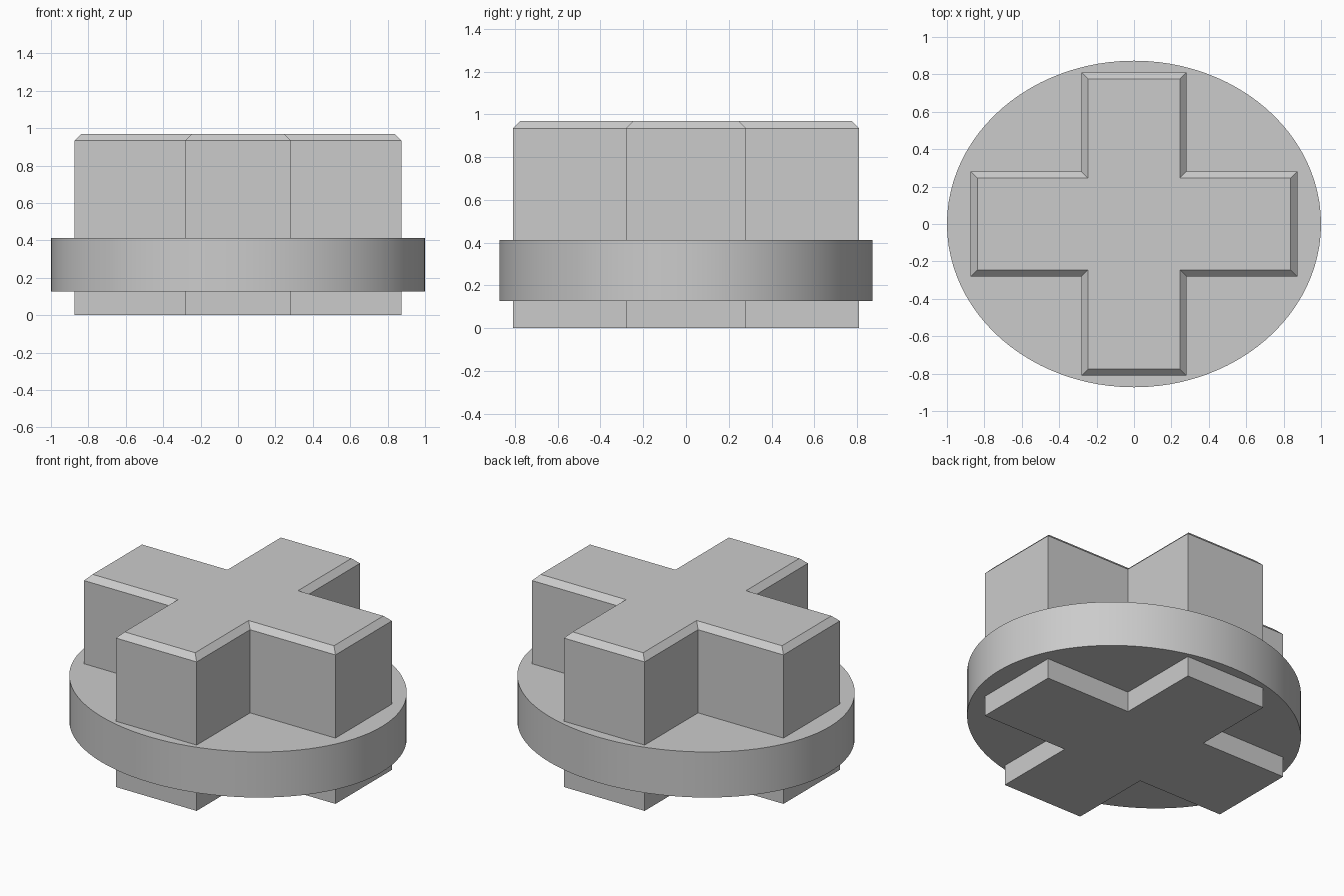
import bpy
import bmesh

cube = bpy.data.objects.get("Cube")
if cube:
    bpy.data.objects.remove(cube, do_unlink=True)

grey = bpy.data.materials.new("plain_grey")
grey.use_nodes = True
colour = (0.6, 0.6, 0.6, 1.0)
grey.diffuse_color = colour
grey.node_tree.nodes["Principled BSDF"].inputs["Base Color"].default_value = colour


def cross_profile(reach_x, reach_y, arm):
    """Outline of a plus shape, counter-clockwise."""
    return [(reach_x, -arm), (reach_x, arm), (arm, arm), (arm, reach_y),
            (-arm, reach_y), (-arm, arm), (-reach_x, arm), (-reach_x, -arm),
            (-arm, -arm), (-arm, -reach_y), (arm, -reach_y), (arm, -arm)]


# Plus-shaped core: bottom, wall top and chamfered top rings
REACH_X, REACH_Y, ARM = 0.873, 0.81, 0.28
CHAMFER, HEIGHT = 0.035, 0.97
bm = bmesh.new()
rings = []
for inset, z in ((0, 0), (0, HEIGHT - CHAMFER), (CHAMFER, HEIGHT)):
    outline = cross_profile(REACH_X - inset, REACH_Y - inset, ARM - inset)
    rings.append([bm.verts.new((x, y, z)) for x, y in outline])
for low, high in zip(rings, rings[1:]):
    for i in range(len(low)):
        j = (i + 1) % len(low)
        bm.faces.new((low[i], low[j], high[j], high[i]))
bm.faces.new(rings[0][::-1])
bm.faces.new(rings[-1])
mesh = bpy.data.meshes.new("cross_core")
bm.to_mesh(mesh)
bm.free()
core = bpy.data.objects.new("cross_core", mesh)
bpy.context.collection.objects.link(core)
mesh.materials.append(grey)

# Oval flange around the core
BOTTOM, TOP = 0.127, 0.413
bpy.ops.mesh.primitive_cylinder_add(vertices=96, radius=1, depth=TOP - BOTTOM,
                                    location=(0, 0, (TOP + BOTTOM) / 2))
flange = bpy.context.object
flange.name = "oval_flange"
flange.scale.y = 0.873
bpy.ops.object.transform_apply(location=False, rotation=False, scale=True)
bpy.ops.object.shade_smooth_by_angle()
flange.data.materials.append(grey)
